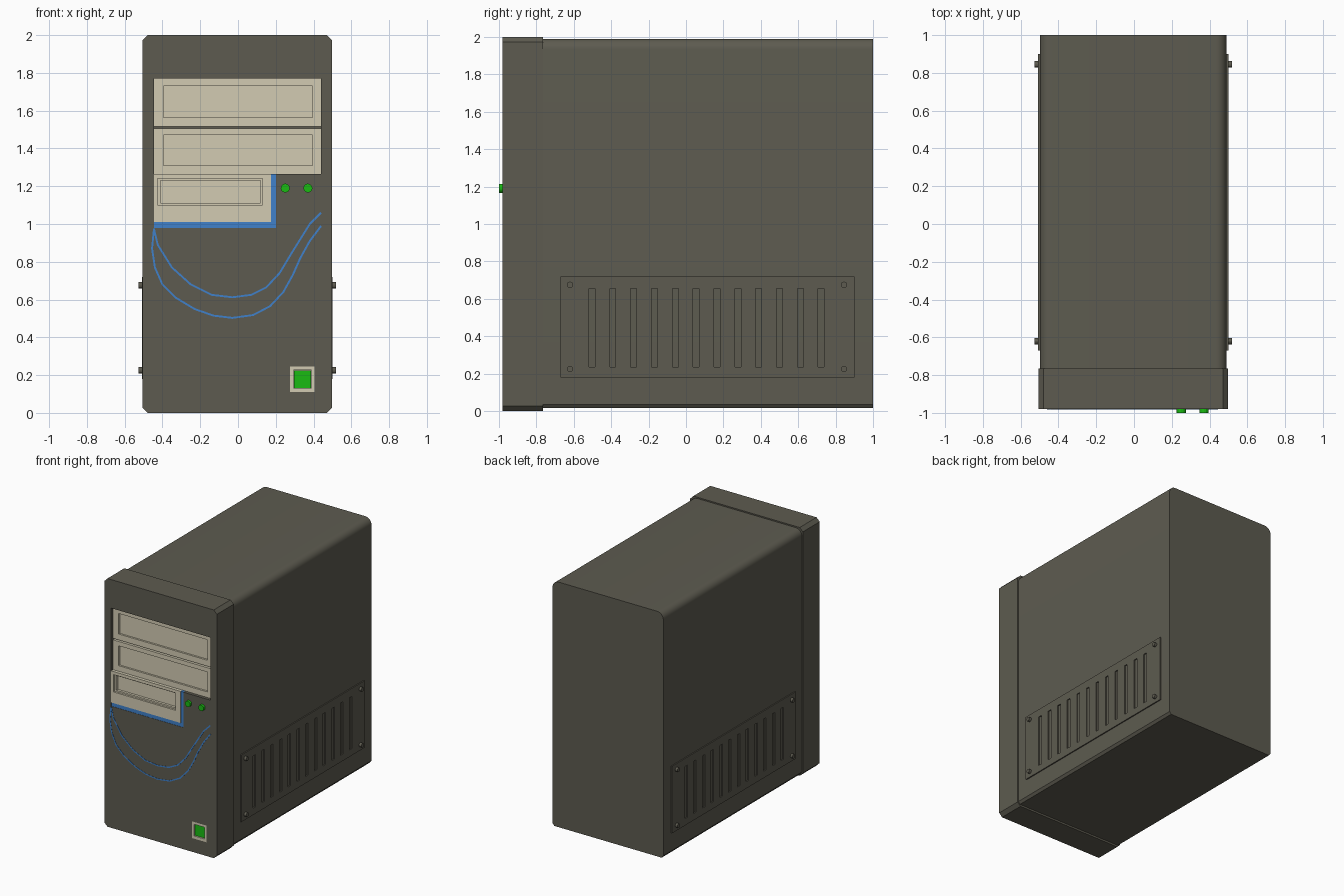
import bpy, bmesh, math
from mathutils import Vector

if "Cube" in bpy.data.objects:
    bpy.data.objects.remove(bpy.data.objects["Cube"])

CX = -0.004      # centre line of the case


def material(name, rgb):
    m = bpy.data.materials.new(name)
    m.diffuse_color = (*rgb, 1)
    m.use_nodes = True
    m.node_tree.nodes["Principled BSDF"].inputs["Base Color"].default_value = m.diffuse_color
    return m


DARK = material("dark_grey", (0.11, 0.105, 0.08))
BEIGE = material("beige", (0.65, 0.6, 0.45))
BLUE = material("blue", (0.05, 0.22, 0.6))
GREEN = material("green", (0.01, 0.5, 0.006))


def rect(x0, x1, z0, z1):
    return [(x0, z0), (x1, z0), (x1, z1), (x0, z1)]


def circle(cx, cz, r, n=12):
    return [(cx + r * math.cos(2 * math.pi * i / n), cz + r * math.sin(2 * math.pi * i / n)) for i in range(n)]


def prism(name, outlines, d0, d1, mat, axis="y"):
    """Extrude outlines drawn in (x,z) along y, or in (y,z) along x."""
    bm = bmesh.new()
    for pts in outlines:
        def at(d):
            return [bm.verts.new((a, d, z) if axis == "y" else (d, a, z)) for a, z in pts]
        lo, hi = at(d0), at(d1)
        bm.faces.new(lo)
        bm.faces.new(hi[::-1])
        for i in range(len(pts)):
            j = (i + 1) % len(pts)
            bm.faces.new((lo[j], lo[i], hi[i], hi[j]))
    bmesh.ops.recalc_face_normals(bm, faces=bm.faces)
    me = bpy.data.meshes.new(name)
    bm.to_mesh(me)
    bm.free()
    me.materials.append(mat)
    ob = bpy.data.objects.new(name, me)
    bpy.context.collection.objects.link(ob)
    return ob


def cut(ob, outlines, d0, d1, axis="y"):
    """Carve the extruded outlines out of an object."""
    cutter = prism("cutter", outlines, d0, d1, ob.data.materials[0], axis)
    cutter.hide_render = True
    mod = ob.modifiers.new("cut", "BOOLEAN")
    mod.operation, mod.solver, mod.object = "DIFFERENCE", "EXACT", cutter
    bpy.context.view_layer.objects.active = ob
    bpy.ops.object.modifier_apply(modifier=mod.name)
    bpy.data.objects.remove(cutter)


# Case body: rounded top edges, small chamfers at the bottom
W, R, TOP = 0.494, 0.055, 1.99
arc = [(W - R + R * math.cos(t), TOP - R + R * math.sin(t)) for t in (math.pi / 2 * i / 8 for i in range(9))]
half = [(W - 0.015, 0.015), (W, 0.035)] + arc
outline = [(CX + x, z) for x, z in half] + [(CX - x, z) for x, z in reversed(half)]
body = prism("case_body", [outline], -0.78, 1.0, DARK)
bpy.ops.object.select_all(action="DESELECT")
body.select_set(True)
bpy.context.view_layer.objects.active = body
bpy.ops.object.shade_smooth_by_angle(angle=math.radians(30))

# Front bezel with chamfered corners and a pocket for the drives
B, C = 0.502, 0.028
half = [(B - C, 0), (B, C), (B, 2 - C), (B - C, 2)]
bezel = prism("front_bezel", [[(CX + x, z) for x, z in half] + [(CX - x, z) for x, z in reversed(half)]],
              -0.98, -0.765, DARK)
pocket = [(-0.445, 0.98), (0.2, 0.98), (0.2, 1.265), (0.44, 1.265), (0.44, 1.77), (-0.445, 1.77)]
cut(bezel, [pocket], -1.1, -0.92)
cut(bezel, [rect(0.275, 0.405, 0.11, 0.245)], -1.1, -0.94)

# Two large drive covers
for name, z0, z1, r0, r1 in (("lower_drive_cover", 1.265, 1.505, 1.31, 1.47),
                             ("upper_drive_cover", 1.517, 1.77, 1.565, 1.73)):
    cover = prism(name, [rect(-0.445, 0.44, z0, z1)], -0.955, -0.92, BEIGE)
    cut(cover, [rect(-0.395, 0.395, r0, r1)], -1.1, -0.94)

# Small drive cover with a stepped slot, and its blue border
small = prism("small_drive_cover", [rect(-0.445, 0.175, 1.01, 1.265)], -0.98, -0.92, BEIGE)
cut(small, [rect(-0.425, 0.13, 1.1, 1.24)], -1.1, -0.965)
cut(small, [rect(-0.41, 0.12, 1.112, 1.23)], -1.1, -0.945)
prism("blue_border", [[(-0.445, 0.98), (0.2, 0.98), (0.2, 1.265), (0.175, 1.265), (0.175, 1.01), (-0.445, 1.01)]],
      -0.978, -0.92, BLUE)

# Blue decorative stripes on the bezel
stripes = {
    "upper_stripe": [(-.445, .975), (-.425, .89), (-.35, .77), (-.25, .68), (-.14, .625), (-.03, .612), (.07, .625),
                     (.15, .665), (.22, .74), (.28, .84), (.33, .92), (.38, 1.0), (.44, 1.06)],
    "lower_stripe": [(-.445, .975), (-.455, .87), (-.44, .77), (-.4, .68), (-.33, .61), (-.23, .55), (-.13, .515),
                     (-.03, .503), (.08, .518), (.17, .565), (.24, .64), (.29, .73), (.33, .82), (.38, .91),
                     (.44, .99)]}
for name, path in stripes.items():
    pts = [Vector(p) for p in path]
    left, right = [], []
    for i, p in enumerate(pts):
        t = (pts[min(i + 1, len(pts) - 1)] - pts[max(i - 1, 0)]).normalized() * 0.005
        left.append((p.x - t.y, p.y + t.x))
        right.append((p.x + t.y, p.y - t.x))
    prism(name, [left + right[::-1]], -0.982, -0.975, BLUE)

# Power button in a beige frame, and two indicator lights
frame = prism("button_frame", [rect(0.275, 0.405, 0.11, 0.245)], -0.98, -0.94, BEIGE)
cut(frame, [rect(0.295, 0.388, 0.132, 0.226)], -1.1, -0.96)
prism("power_button", [rect(0.296, 0.387, 0.133, 0.225)], -0.97, -0.95, GREEN)
for name, x in (("left_light", 0.25), ("right_light", 0.37)):
    prism(name, [circle(x, 1.19, 0.024)], -1.0, -0.97, GREEN)

# Vent panels with slots and screws on both sides
slots = [rect(y - 0.016, y + 0.016, 0.235, 0.655) for y in (-0.503 + 0.1114 * i for i in range(12))]
screws = [circle(y, z, 0.017) for y in (-0.62, 0.845) for z in (0.225, 0.675)]
for side, s in (("left", -1), ("right", 1)):
    panel = prism(side + "_vent_panel", [rect(-0.67, 0.9, 0.18, 0.72)], CX + s * 0.48, CX + s * 0.503, DARK, "x")
    cut(panel, slots, CX + s * 0.47, CX + s * 0.52, "x")
    prism(side + "_vent_screws", screws, CX + s * 0.49, CX + s * 0.523, DARK, "x")
